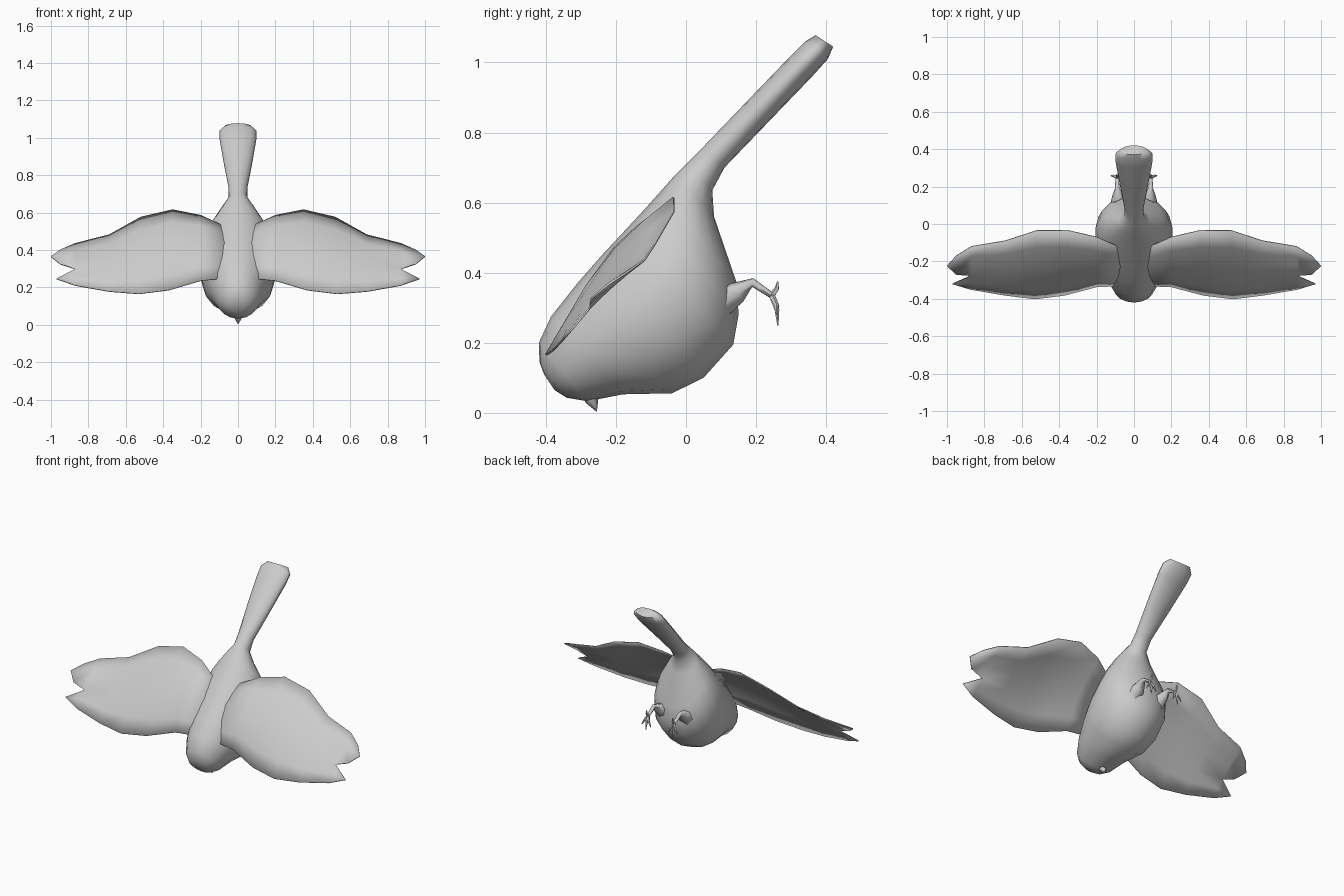
import bpy, bmesh, math
from mathutils import Vector

cube = bpy.data.objects.get("Cube")
if cube:
    bpy.data.objects.remove(cube, do_unlink=True)

grey = bpy.data.materials.new("plain grey")
grey.use_nodes = True
grey.diffuse_color = (0.6, 0.6, 0.6, 1)
grey.node_tree.nodes["Principled BSDF"].inputs["Base Color"].default_value = (0.6, 0.6, 0.6, 1)


def finish(name, bm, mirror=False, thickness=0, angle=60):
    """Turn a bmesh into a smooth grey object, optionally mirrored and thickened."""
    bmesh.ops.recalc_face_normals(bm, faces=bm.faces)
    mesh = bpy.data.meshes.new(name)
    bm.to_mesh(mesh)
    bm.free()
    mesh.materials.append(grey)
    obj = bpy.data.objects.new(name, mesh)
    bpy.context.collection.objects.link(obj)
    bpy.ops.object.select_all(action='DESELECT')
    obj.select_set(True)
    bpy.context.view_layer.objects.active = obj
    bpy.ops.object.shade_smooth_by_angle(angle=math.radians(angle))
    if thickness:
        solid = obj.modifiers.new("thickness", 'SOLIDIFY')
        solid.thickness = thickness
        solid.offset = 0
    if mirror:
        mod = obj.modifiers.new("other side", 'MIRROR')
        mod.use_mirror_merge = False
    return obj


def loft(bm, rings):
    """Skin a list of closed point rings and cap both ends."""
    rows = [[bm.verts.new(p) for p in ring] for ring in rings]
    n = len(rows[0])
    for a, b in zip(rows, rows[1:]):
        for i in range(n):
            j = (i + 1) % n
            bm.faces.new((a[i], a[j], b[j], b[i]))
    bm.faces.new(rows[0])
    bm.faces.new(rows[-1])


def limb(bm, points, radii, sides=6):
    """Tapered tube through the points."""
    rings = []
    for k, (p, r) in enumerate(zip(points, radii)):
        p = Vector(p)
        ahead = Vector(points[min(k + 1, len(points) - 1)])
        behind = Vector(points[max(k - 1, 0)])
        d = (ahead - behind).normalized()
        side = d.orthogonal().normalized()
        up = d.cross(side)
        rings.append([p + r * (math.cos(a) * side + math.sin(a) * up)
                      for a in (math.tau * i / sides for i in range(sides))])
    loft(bm, rings)


# Head, body and tail: back point (y, z), belly point (y, z), half width
sections = [
    ((-.405, .11), (-.375, .065), .03),
    ((-.418, .145), (-.34, .043), .07),
    ((-.42, .20), (-.28, .033), .105),
    ((-.385, .275), (-.18, .053), .14),
    ((-.31, .37), (-.04, .056), .185),
    ((-.24, .45), (.05, .10), .205),
    ((-.17, .525), (.135, .195), .205),
    ((-.11, .59), (.15, .28), .185),
    ((-.07, .635), (.145, .37), .15),
    ((-.03, .68), (.08, .56), .085),
    ((0, .71), (.075, .635), .05),
    ((.05, .76), (.11, .70), .05),
    ((.17, .885), (.235, .83), .075),
    ((.30, 1.02), (.36, .96), .098),
    ((.34, 1.06), (.405, 1.01), .10),
    ((.37, 1.078), (.42, 1.045), .07),
]
bm = bmesh.new()
rings = []
for back, belly, w in sections:
    b, a = Vector((0, *back)), Vector((0, *belly))
    mid, half = (a + b) / 2, (b - a) / 2
    rings.append([mid + half * math.cos(t) + Vector((w * math.sin(t), 0, 0))
                  for t in (math.tau * i / 16 for i in range(16))])
loft(bm, rings)
finish("body", bm)

# Wings: upper edge, lower edge and camber at each station
stations = [
    ((.06, -.13, .52), (.06, -.33, .25), .03),
    ((.20, -.07, .585), (.20, -.335, .235), .04),
    ((.35, -.035, .615), (.37, -.38, .185), .04),
    ((.52, -.035, .575), (.53, -.40, .165), .035),
    ((.69, -.09, .48), (.69, -.38, .178), .025),
    ((.87, -.12, .435), (.87, -.35, .21), .012),
]
bm = bmesh.new()
grid = []
for top, low, camber in stations:
    bulge = Vector((0, -.77, .64)) * camber
    grid.append([bm.verts.new(Vector(top).lerp(Vector(low), t) + bulge * math.sin(math.pi * t))
                 for t in (0, .2, .4, .64, .82, 1)])
for a, b in zip(grid, grid[1:]):
    for i in range(5):
        bm.faces.new((a[i], a[i + 1], b[i + 1], b[i]))
# Two feather points with a notch between them
edge = grid[-1]
upper = [bm.verts.new(p) for p in ((.95, -.27, .325), (1, -.225, .365), (.95, -.17, .40))]
lower = bm.verts.new((.97, -.32, .245))
bm.faces.new((edge[2], edge[3], upper[0]))
bm.faces.new((edge[1], edge[2], upper[0], upper[1]))
bm.faces.new((edge[0], edge[1], upper[1], upper[2]))
bm.faces.new((edge[3], edge[4], lower))
bm.faces.new((edge[4], edge[5], lower))
finish("wings", bm, mirror=True, thickness=.006)

# Legs with three front toes and one rear toe
bm = bmesh.new()
ankle = (.09, .245, .335)
limb(bm, [(.08, .10, .32), (.085, .15, .345), (.09, .19, .372), ankle],
     [.05, .032, .013, .009])
for tip in ((.06, .262, .275), (.095, .262, .25), (.125, .258, .28), (.09, .262, .375)):
    knuckle = Vector(ankle).lerp(Vector(tip), .5) + Vector((0, .006, 0))
    limb(bm, [ankle, knuckle, tip], [.009, .007, .002], 5)
finish("legs", bm, mirror=True)

# Beak
bm = bmesh.new()
limb(bm, [(0, -.275, .06), (0, -.268, .035), (0, -.255, .004)], [.028, .02, .001])
finish("beak", bm)
